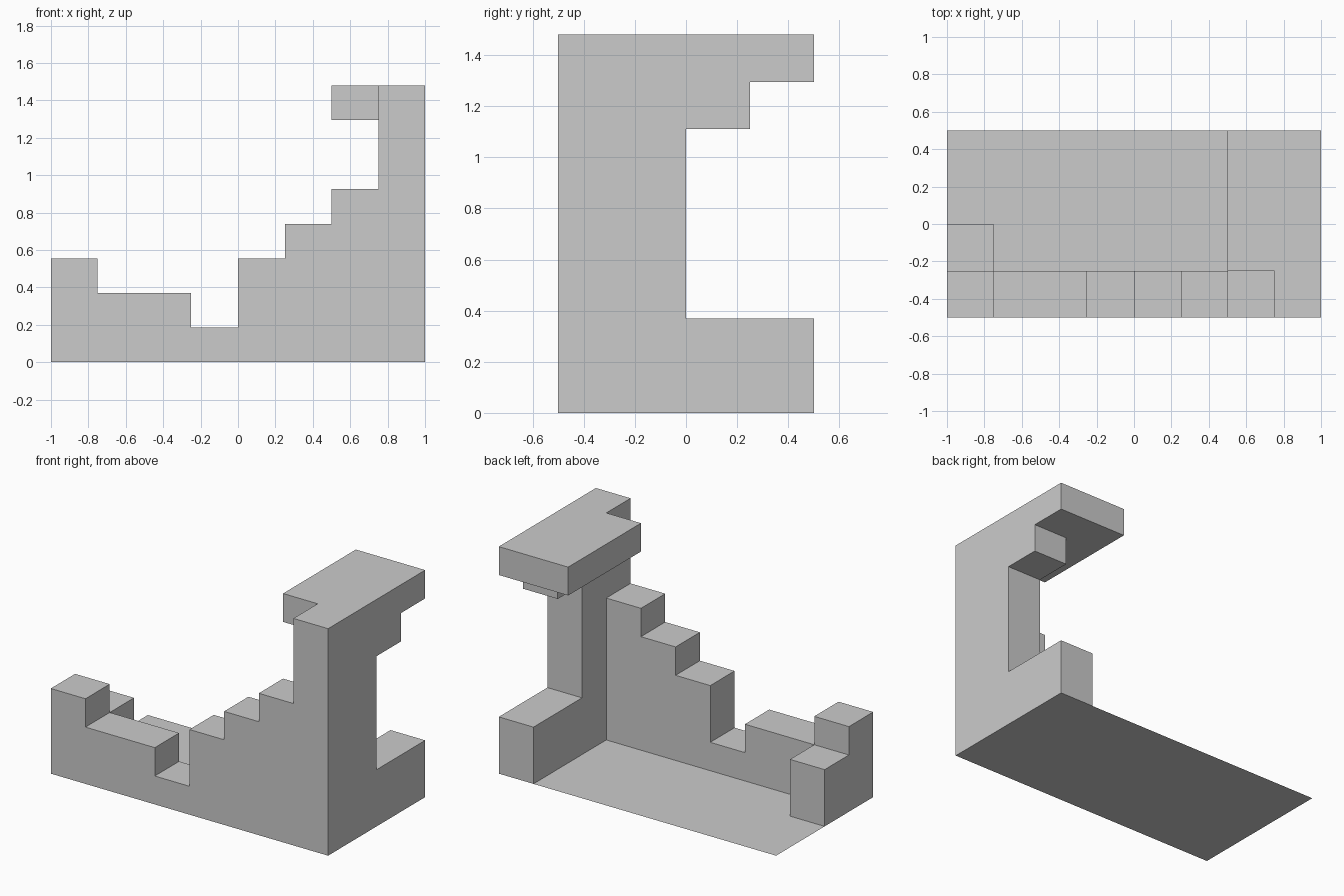
import bpy
import bmesh
from mathutils import Vector

if "Cube" in bpy.data.objects:
    bpy.data.objects.remove(bpy.data.objects["Cube"])

C, H = 0.25, 0.185  # grid cell width and level height


def link(name, bm):
    mesh = bpy.data.meshes.new(name)
    bm.to_mesh(mesh)
    bm.free()
    obj = bpy.data.objects.new(name, mesh)
    bpy.context.collection.objects.link(obj)
    return obj


def prism(name, points, depth):
    """Flat outline in grid units, extruded along depth (a zero depth gives a sheet)."""
    bm = bmesh.new()
    scale = Vector((C, C, H))
    offset = Vector((-1, -0.5, 0))
    face = bm.faces.new([bm.verts.new(Vector(p) * scale + offset) for p in points])
    step = Vector(depth) * scale
    if step.length:
        ext = bmesh.ops.extrude_face_region(bm, geom=[face], use_keep_orig=True)
        moved = [g for g in ext["geom"] if isinstance(g, bmesh.types.BMVert)]
        bmesh.ops.translate(bm, verts=moved, vec=step)
    bmesh.ops.recalc_face_normals(bm, faces=bm.faces[:])
    return link(name, bm)


def box(name, x0, x1, y0, y1, z0, z1):
    base = [(x0, y0, z0), (x1, y0, z0), (x1, y1, z0), (x0, y1, z0)]
    return prism(name, base, (0, 0, z1 - z0))


# Stepped front wall, up to the tall right frame
steps = [(0, 0), (7, 0), (7, 5), (6, 5), (6, 4), (5, 4), (5, 3), (4, 3),
         (4, 1), (3, 1), (3, 2), (1, 2), (1, 3), (0, 3)]
wall = prism("stepped_frame", [(x, 0, z) for x, z in steps], (0, 1, 0))

# C-shaped right frame: low base, column, bracket and overhang
frame = [(0, 0), (4, 0), (4, 2), (2, 2), (2, 6), (3, 6), (3, 7), (4, 7), (4, 8), (0, 8)]
parts = [
    prism("right_frame", [(7, y, z) for y, z in frame], (1, 0, 0)),
    box("roof_extension", 6, 7, 1, 4, 7, 8),
    box("left_post", 0, 1, 1, 2, 0, 2),
]

# Join the blocks into one solid shell
bpy.context.view_layer.objects.active = wall
for part in parts:
    mod = wall.modifiers.new("join", "BOOLEAN")
    mod.operation = "UNION"
    mod.solver = "EXACT"
    mod.object = part
    bpy.ops.object.modifier_apply(modifier=mod.name)
    bpy.data.objects.remove(part)

# Thin floor sheet behind the wall
floor = [(1, 1), (7, 1), (7, 4), (0, 4), (0, 2), (1, 2)]
prism("floor", [(x, y, 0) for x, y in floor], (0, 0, 0))
